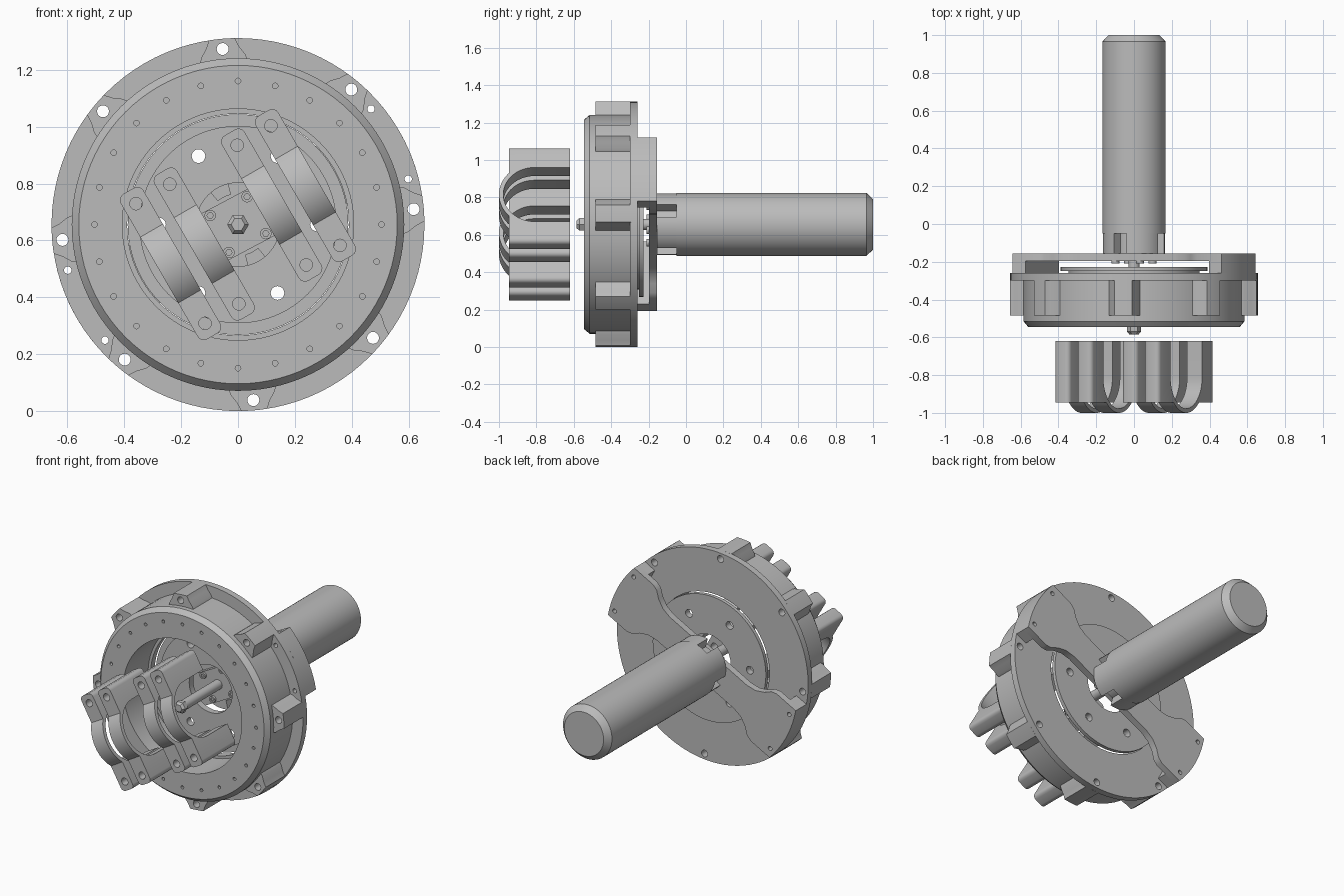
import bpy, bmesh
from math import sin, cos, pi, radians
from mathutils import Vector

CENTRE = Vector((0, 0, 0.656))
X, Y, Z = Vector((1, 0, 0)), Vector((0, 1, 0)), Vector((0, 0, 1))

cube = bpy.data.objects.get("Cube")
if cube:
    bpy.data.objects.remove(cube, do_unlink=True)

metal = bpy.data.materials.new("plain_grey_metal")
metal.use_nodes = True
metal.diffuse_color = (0.5, 0.5, 0.5, 1)
metal.node_tree.nodes["Principled BSDF"].inputs["Base Color"].default_value = (0.5, 0.5, 0.5, 1)


def finish(name, bm):
    bmesh.ops.remove_doubles(bm, verts=bm.verts, dist=1e-5)
    bmesh.ops.recalc_face_normals(bm, faces=bm.faces)
    mesh = bpy.data.meshes.new(name)
    bm.to_mesh(mesh)
    bm.free()
    mesh.materials.append(metal)
    obj = bpy.data.objects.new(name, mesh)
    bpy.context.collection.objects.link(obj)
    return obj


def polar(r, deg):
    return r * cos(radians(deg)), r * sin(radians(deg))


def circle(r, at=(0, 0), n=24):
    return [(at[0] + r * cos(2 * pi * i / n), at[1] + r * sin(2 * pi * i / n)) for i in range(n)]


def arc(r, a, b, n=10):
    return [polar(r, a + (b - a) * i / n) for i in range(n + 1)]


def turn(points, deg):
    c, s = polar(1, deg)
    return [(c * x - s * y, s * x + c * y) for x, y in points]


def prisms(name, outlines, lo, hi, origin=CENTRE, ax=X, ay=Z, up=Y):
    """Extrude flat outlines from lo to hi along the up axis."""
    bm = bmesh.new()
    for pts in outlines:
        ends = [[bm.verts.new(origin + ax * p + ay * q + up * h) for p, q in pts] for h in (lo, hi)]
        bm.faces.new(ends[0])
        bm.faces.new(ends[1])
        n = len(pts)
        for i in range(n):
            j = (i + 1) % n
            bm.faces.new((ends[0][i], ends[0][j], ends[1][j], ends[1][i]))
    return finish(name, bm)


def lathe(name, profile, n=96):
    """Spin a closed (radius, depth) profile about the main axis."""
    bm = bmesh.new()
    rings = [[bm.verts.new(CENTRE + X * x + Z * z + Y * d) for x, z in circle(r, n=n)] for r, d in profile]
    for k, a in enumerate(rings):
        b = rings[(k + 1) % len(rings)]
        if profile[k][0] == 0 and profile[(k + 1) % len(rings)][0] == 0:
            continue
        for i in range(n):
            j = (i + 1) % n
            bm.faces.new((a[i], a[j], b[j], b[i]))
    return finish(name, bm)


def cut(obj, cutter):
    mod = obj.modifiers.new("holes", 'BOOLEAN')
    mod.operation = 'DIFFERENCE'
    mod.solver = 'EXACT'
    mod.object = cutter
    bpy.context.view_layer.objects.active = obj
    bpy.ops.object.modifier_apply(modifier=mod.name)
    bpy.data.objects.remove(cutter, do_unlink=True)


def drill(obj, spots, r, lo, hi, n=20):
    cut(obj, prisms("drill", [circle(r, s, n) for s in spots], lo, hi))


# Main housing ring with chamfered front rim and rear flange
ring = lathe("housing_ring", [(0.407, -0.545), (0.56, -0.545), (0.585, -0.515), (0.585, -0.3),
                              (0.656, -0.3), (0.656, -0.26), (0.39, -0.26), (0.39, -0.3), (0.407, -0.3)])
lug_angles = [5 + 45 * i for i in range(8)]
lug_holes = [polar(0.62, a) for a in lug_angles]
bar_angle = 28
bar_holes = [polar(0.62, bar_angle + side + da) for side in (0, 180) for da in (-13, 13)]
drill(ring, lug_holes, 0.021, -0.6, -0.2)
drill(ring, bar_holes, 0.013, -0.35, -0.2)
drill(ring, [polar(0.505, 15 * i) for i in range(24)], 0.01, -0.6, -0.48, 12)

# Bolt lugs around the housing
lug = [(0.57, -0.085), (0.595, -0.078), (0.625, -0.058)] + arc(0.656, -4, 4, 6)
lug += [(0.625, 0.058), (0.595, 0.078), (0.57, 0.085)]
lugs = prisms("bolt_lugs", [turn(lug, a) for a in lug_angles], -0.485, -0.295)
drill(lugs, lug_holes, 0.021, -0.6, -0.2)

# Inner disc with stepped front, central opening and six holes
disc = lathe("inner_disc", [(0.147, -0.268), (0.347, -0.268), (0.347, -0.25), (0.388, -0.25),
                            (0.388, -0.228), (0.147, -0.228)])
drill(disc, [polar(0.278, 60 * i) for i in range(6)], 0.024, -0.4, -0.1)

# Rear mounting bar: waisted plate with a foot at each end
edge = [(0.3, 0.095), (0.36, 0.108), (0.41, 0.14), (0.445, 0.178), (0.48, 0.192)]
half = [(u, -v) for u, v in edge] + arc(0.656, -17, 17) + edge[::-1]
bar = prisms("mounting_bar", [turn(half + turn(half, 180), bar_angle)], -0.197, -0.155)
foot = [(0.55, -0.19)] + arc(0.656, -17, 17) + [(0.55, 0.19)]
feet = prisms("bar_feet", [turn(foot, bar_angle + s) for s in (0, 180)], -0.26, -0.196)
for part in (bar, feet):
    drill(part, bar_holes, 0.013, -0.35, -0.1)

# Screws holding the motor to the bar
screws = prisms("motor_screws", [circle(0.02, polar(0.103, 72 + 90 * i), 16) for i in range(4)], -0.21, -0.19)
drill(screws, [polar(0.103, 72 + 90 * i) for i in range(4)], 0.011, -0.25, -0.202, 6)

# Motor body, coupling core and coupling jaws
lathe("motor_body", [(0, -0.05), (0.168, -0.05), (0.168, 0.965), (0.135, 1.0), (0, 1.0)], 64)
lathe("coupling_core", [(0, -0.156), (0.11, -0.156), (0.11, -0.045), (0, -0.045)], 48)
jaw = arc(0.165, -32, 32) + arc(0.09, 32, -32)
prisms("coupling_jaws", [turn(jaw, 72 + 90 * i) for i in range(4)], -0.156, -0.045)

# Drive shaft and its hexagonal tip
lathe("drive_shaft", [(0, -0.56), (0.03, -0.56), (0.03, -0.15), (0, -0.15)], 32)
lathe("shaft_nut", [(0, -0.585), (0.024, -0.585), (0.038, -0.57), (0.038, -0.545), (0, -0.545)], 6)

# Four arched clamp straps standing in front
across = X * cos(radians(30)) + Z * sin(radians(30))
along = X * cos(radians(-60)) + Z * sin(radians(-60))
back, face, mid = -0.62, -0.945, -0.81
outer = [(p, mid + q) for p, q in arc(0.19, 225.3, 314.7, 20)]
inner = [(p, mid + q) for p, q in arc(0.167, 360, 180, 28)]
arch = [(-0.167, back), (-0.295, back), (-0.295, face)] + outer
arch += [(0.295, face), (0.295, back), (0.167, back)] + inner
for i, offset in enumerate((-0.274, -0.137, 0.137, 0.274)):
    middle = CENTRE + across * offset
    strap = prisms("clamp_strap_%d" % (i + 1), [arch], -0.046, 0.046, middle, along, Y, across)
    # Round the upright corners at both ends
    bm = bmesh.new()
    bm.from_mesh(strap.data)
    corners = [e for e in bm.edges if all(abs((v.co - middle).dot(along)) > 0.29 for v in e.verts)
               and abs((e.verts[0].co - e.verts[1].co).y) > 0.1]
    bmesh.ops.bevel(bm, geom=corners, offset=0.025, segments=4, profile=0.5, affect='EDGES')
    bm.to_mesh(strap.data)
    bm.free()
    rel = across * offset
    spots = [((rel + along * s).x, (rel + along * s).z) for s in (-0.243, 0.243)]
    drill(strap, spots, 0.022, -1.1, -0.5)

# Smooth round surfaces while keeping hard edges
bpy.ops.object.select_all(action='DESELECT')
for obj in bpy.context.collection.objects:
    if obj.type == 'MESH' and obj.data.materials and obj.data.materials[0] == metal:
        obj.select_set(True)
        bpy.context.view_layer.objects.active = obj
bpy.ops.object.shade_smooth_by_angle(angle=radians(30))
